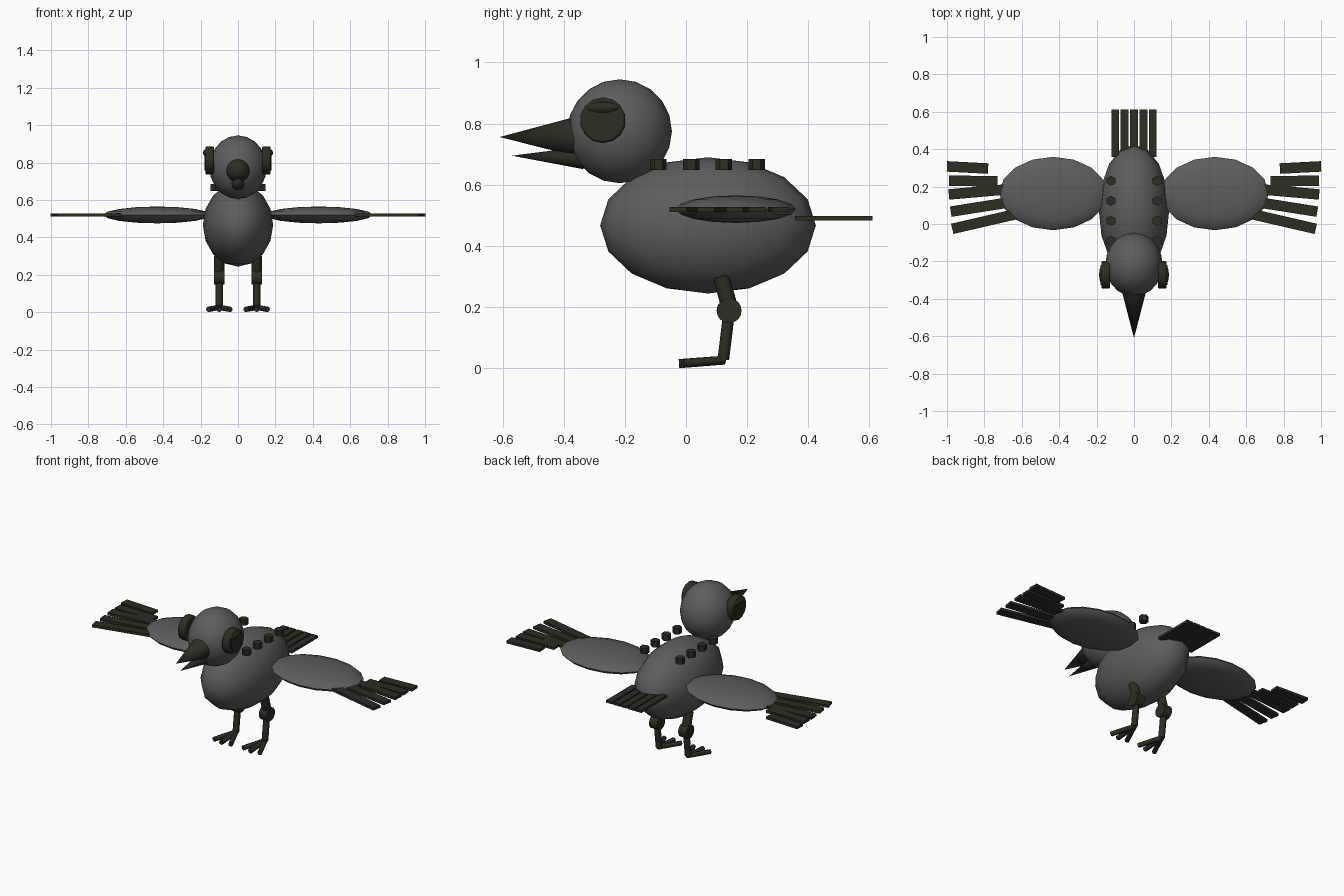
import bpy, math
from mathutils import Vector, Matrix

if "Cube" in bpy.data.objects:
    bpy.data.objects.remove(bpy.data.objects["Cube"])


def material(name, rgb):
    m = bpy.data.materials.new(name)
    m.diffuse_color = (*rgb, 1)
    m.use_nodes = True
    m.node_tree.nodes["Principled BSDF"].inputs["Base Color"].default_value = m.diffuse_color
    return m


GREY = material("mid grey", (0.11, 0.11, 0.11))
DARK = material("dark olive", (0.026, 0.026, 0.016))


def finish(name, mat, smooth=None):
    o = bpy.context.object
    o.name = name
    o.data.materials.append(mat)
    bpy.ops.object.transform_apply(location=False, rotation=False, scale=True)
    if smooth:
        bpy.ops.object.shade_smooth_by_angle(angle=math.radians(smooth))
    return o


def ellipsoid(name, loc, radii, mat, seg=16, rings=8):
    bpy.ops.mesh.primitive_uv_sphere_add(segments=seg, ring_count=rings, radius=1, location=loc)
    bpy.context.object.scale = radii
    return finish(name, mat, 60)


def rod(name, a, b, r1, r2=None, sides=12, mat=DARK):
    """Cylinder or cone running from point a to point b."""
    a, b = Vector(a), Vector(b)
    d = b - a
    bpy.ops.mesh.primitive_cone_add(vertices=sides, radius1=r1, radius2=r1 if r2 is None else r2,
                                    depth=d.length, location=(a + b) / 2,
                                    rotation=d.to_track_quat('Z', 'Y').to_euler())
    return finish(name, mat, 50)


def box(name, loc, size, angle=0):
    bpy.ops.mesh.primitive_cube_add(size=1, location=loc, rotation=(0, 0, angle))
    bpy.context.object.scale = size
    return finish(name, DARK)


# Body and head
ellipsoid("body", (0, 0.072, 0.467), (0.188, 0.353, 0.223), GREY)
ellipsoid("head", (0, -0.217, 0.775), (0.153, 0.171, 0.17), GREY, 20, 10)

# Beak halves
rod("upper_beak", (0, -0.34, 0.758), (0, -0.61, 0.756), 0.07, 0, 16)
rod("lower_beak", (0, -0.335, 0.688), (0, -0.57, 0.695), 0.037, 0, 12)

# Tail feathers
for i in range(5):
    box(f"tail_feather_{i + 1}", ((i - 2) * 0.05, 0.484, 0.49), (0.042, 0.254, 0.015))

# Wing feathers: inner x, outer x, outer y, angle in degrees
FEATHERS = [(0.78, 1.0, 0.308, 3), (0.73, 0.99, 0.232, 1), (0.68, 0.99, 0.158, -5),
            (0.64, 0.98, 0.066, -9), (0.62, 0.972, -0.026, -13)]

for side, s in (("left", 1), ("right", -1)):
    # Wing with fanned feathers
    ellipsoid(f"{side}_wing", (s * 0.432, 0.163, 0.52), (0.288, 0.196, 0.045), GREY)
    for i, (x0, x1, y1, deg) in enumerate(FEATHERS):
        a = math.radians(deg)
        length = (x1 - x0) / math.cos(a)
        yc = y1 - math.tan(a) * (x1 - x0) / 2
        box(f"{side}_wing_feather_{i + 1}", (s * (x0 + x1) / 2, yc, 0.519),
            (length, 0.056, 0.016), s * a)

    # Goggle eye: rim, lens and lid
    ey, ez = -0.272, 0.811
    rim = rod(f"{side}_eye_rim", (s * 0.128, ey, ez), (s * 0.175, ey, ez), 0.075, sides=14)
    bev = rim.modifiers.new("bevel", 'BEVEL')
    bev.width, bev.segments = 0.008, 2
    rod(f"{side}_eye_lens", (s * 0.15, ey, ez), (s * 0.179, ey, ez), 0.053, sides=16)
    ellipsoid(f"{side}_eyelid", (s * 0.167, ey, 0.852), (0.02, 0.056, 0.021), DARK, 12, 8)

    # Hexagonal back bolts
    for i in range(4):
        y = -0.09 + i * 0.107
        bpy.ops.mesh.primitive_cylinder_add(vertices=6, radius=0.027, depth=0.036,
                                            location=(s * 0.123, y, 0.667))
        finish(f"{side}_back_bolt_{i + 1}", DARK)

    # Leg
    x = s * 0.1
    rod(f"{side}_upper_leg", (x, 0.115, 0.3), (x, 0.145, 0.19), 0.027)
    rod(f"{side}_knee", (x - 0.027, 0.141, 0.188), (x + 0.027, 0.141, 0.188), 0.041, sides=16)
    rod(f"{side}_lower_leg", (x, 0.142, 0.19), (x, 0.122, 0.028), 0.019)

    # Toes
    for i, deg in enumerate((-23, 0, 23)):
        a = math.radians(deg)
        rod(f"{side}_toe_{i + 1}", (x, 0.125, 0.026),
            (x + 0.148 * math.sin(a), 0.125 - 0.148 * math.cos(a), 0.015), 0.0145, sides=8)
